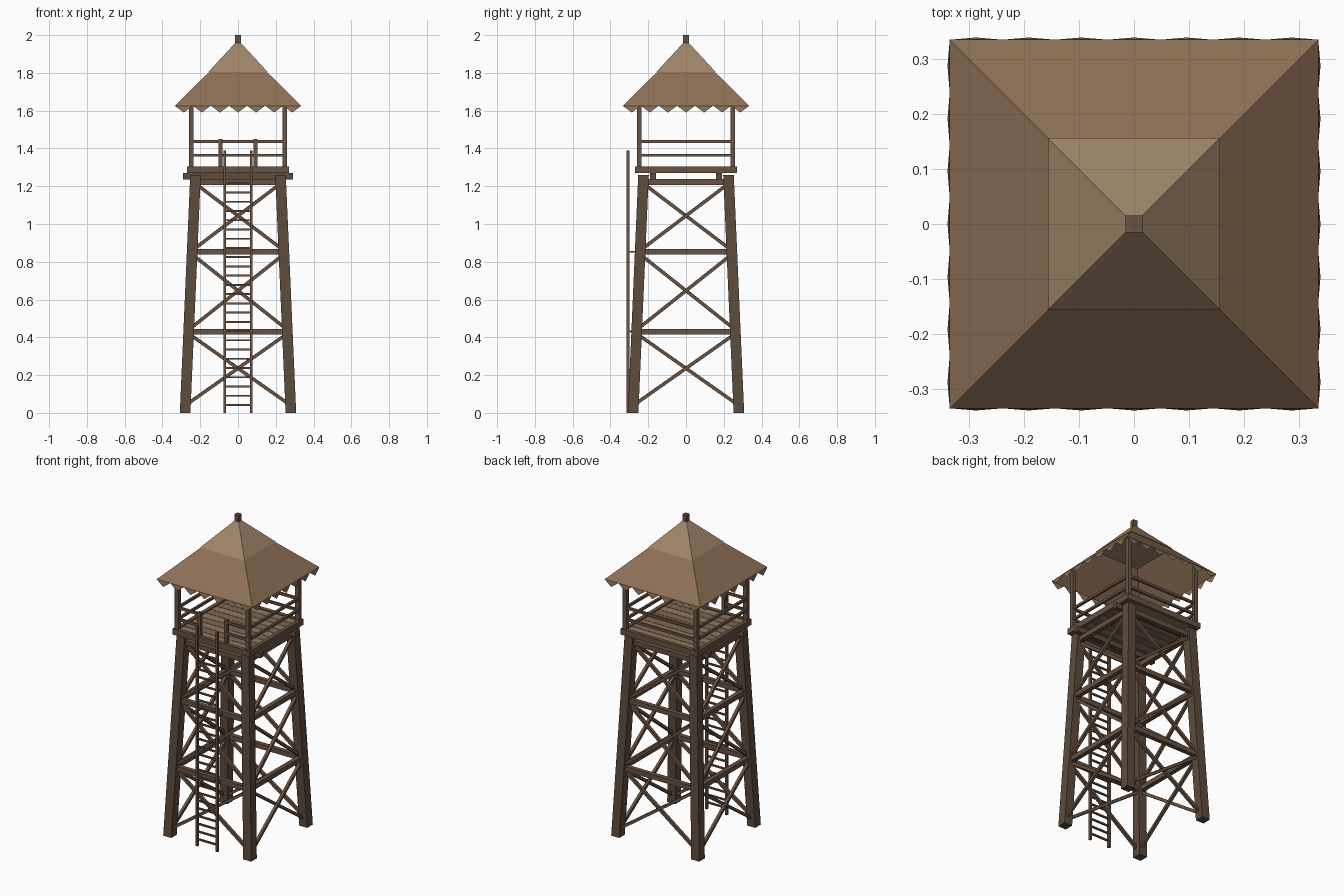
import bpy, bmesh, math
from mathutils import Vector, Matrix

if "Cube" in bpy.data.objects:
    bpy.data.objects.remove(bpy.data.objects["Cube"])


def material(name, color):
    m = bpy.data.materials.new(name)
    m.diffuse_color = (*color, 1)
    m.use_nodes = True
    m.node_tree.nodes["Principled BSDF"].inputs["Base Color"].default_value = m.diffuse_color
    return m


WOOD = material("wood", (0.14, 0.085, 0.053))
LEG = material("dark_wood", (0.11, 0.07, 0.045))
DECK = material("deck_light", (0.28, 0.19, 0.11))
DECK2 = material("deck_dark", (0.21, 0.14, 0.085))
THATCH = material("thatch", (0.27, 0.165, 0.095))
THATCH2 = material("thatch_light", (0.35, 0.235, 0.14))


def finish(name, bm, mat):
    me = bpy.data.meshes.new(name)
    bm.to_mesh(me)
    bm.free()
    me.materials.append(mat)
    ob = bpy.data.objects.new(name, me)
    bpy.context.collection.objects.link(ob)
    return ob


def add_beam(bm, a, b, w, h):
    """Box from a to b, w wide sideways and h high."""
    a, b = Vector(a), Vector(b)
    d = b - a
    rot = d.to_track_quat('X', 'Z').to_matrix().to_4x4()
    mat = Matrix.Translation((a + b) / 2) @ rot @ Matrix.Diagonal((d.length, w, h, 1))
    bmesh.ops.create_cube(bm, size=1, matrix=mat)


def add_box(bm, c, s):
    bmesh.ops.create_cube(bm, size=1, matrix=Matrix.Translation(c) @ Matrix.Diagonal((*s, 1)))


def add_loft(bm, rings, caps):
    """Square rings (cx, cy, half, z) joined by side faces."""
    loops = [[bm.verts.new((cx + sx * h, cy + sy * h, z))
              for sx, sy in ((-1, -1), (1, -1), (1, 1), (-1, 1))] for cx, cy, h, z in rings]
    for lo, hi in zip(loops, loops[1:]):
        for i in range(4):
            j = (i + 1) % 4
            bm.faces.new((lo[i], lo[j], hi[j], hi[i]))
    if caps:
        bm.faces.new(loops[0][::-1])
        bm.faces.new(loops[-1])


def side(k, x, out, z):
    """Point on side k (0 = front), out from the axis."""
    return Matrix.Rotation(k * math.pi / 2, 3, 'Z') @ Vector((x, -out, z))


def leg_at(z):
    return 0.28 - 0.055 * z / 1.26


# Four leaning legs
bm = bmesh.new()
for sx in (-1, 1):
    for sy in (-1, 1):
        add_loft(bm, [(sx * leg_at(z), sy * leg_at(z), 0.028, z) for z in (0, 1.26)], True)
finish("legs", bm, LEG)

# Horizontal girts and cross braces on every side
bm_g, bm_b = bmesh.new(), bmesh.new()
for k in range(4):
    for z in (0.43, 0.853, 1.222):
        r = leg_at(z)
        add_beam(bm_g, side(k, -r, r, z), side(k, r, r, z), 0.028, 0.03)
    for z0, z1 in ((0.04, 0.42), (0.44, 0.84), (0.86, 1.215)):
        r0, r1 = leg_at(z0), leg_at(z1)
        for s in (-1, 1):
            o = 0.006 * s
            add_beam(bm_b, side(k, -s * r0, r0 + o, z0), side(k, s * r1, r1 + o, z1), 0.018, 0.018)
finish("girts", bm_g, WOOD)
finish("cross_braces", bm_b, WOOD)

# Platform joists, edge frame and planks
bm = bmesh.new()
for y in (-0.175, 0.175):
    add_box(bm, (0, y, 1.253), (0.58, 0.032, 0.033))
finish("joists", bm, LEG)

bm = bmesh.new()
for k in range(4):
    add_beam(bm, side(k, -0.27, 0.258, 1.287), side(k, 0.27, 0.258, 1.287), 0.024, 0.036)
finish("platform_frame", bm, WOOD)

n = 9
step = 0.5 / n
for i in range(n):
    bm = bmesh.new()
    add_box(bm, (0, -0.25 + step * (i + 0.5), 1.284), (0.5, step - 0.003, 0.028))
    finish("floor_plank", bm, DECK2 if i % 2 else DECK)

# Corner posts and the short posts by the entrance
bm = bmesh.new()
for sx in (-1, 1):
    for sy in (-1, 1):
        add_box(bm, (sx * 0.248, sy * 0.248, 1.475), (0.025, 0.025, 0.41))
    add_box(bm, (sx * 0.093, -0.248, 1.365), (0.02, 0.02, 0.17))
finish("posts", bm, WOOD)

# Railings, open at the front for the ladder
bm = bmesh.new()
for z in (1.364, 1.436):
    for k in range(4):
        spans = [(-0.248, -0.093), (0.093, 0.248)] if k == 0 else [(-0.248, 0.248)]
        for x0, x1 in spans:
            add_beam(bm, side(k, x0, 0.248, z), side(k, x1, 0.248, z), 0.014, 0.015)
finish("railings", bm, WOOD)

# Ladder with stand-off brackets
bm = bmesh.new()
for s in (-1, 1):
    add_box(bm, (s * 0.07, -0.306, 0.695), (0.014, 0.016, 1.39))
    for z in (0.43, 0.853):
        add_beam(bm, (s * 0.07, -0.306, z), (s * 0.07, -leg_at(z), z), 0.01, 0.01)
for i in range(25):
    add_box(bm, (0, -0.306, 0.042 + 0.0489 * i), (0.14, 0.01, 0.01))
finish("ladder", bm, WOOD)

# Two-tier hollow thatched roof
bm = bmesh.new()
add_loft(bm, [(0, 0, 0.335, 1.625), (0, 0, 0.15, 1.808)], False)
finish("lower_roof", bm, THATCH)
bm = bmesh.new()
add_loft(bm, [(0, 0, 0.156, 1.806), (0, 0, 0.008, 1.966)], True)
finish("upper_roof", bm, THATCH2)

# Ragged fringe under the eaves
bm = bmesh.new()
w = 0.67 / 7
for k in range(4):
    for i in range(7):
        x = -0.335 + i * w
        bm.faces.new([bm.verts.new(side(k, *p)) for p in
                      ((x, 0.335, 1.626), (x + w / 2, 0.339, 1.59), (x + w, 0.335, 1.626))])
finish("eave_fringe", bm, THATCH)

# Finial
bm = bmesh.new()
add_box(bm, (0, 0, 1.97), (0.03, 0.03, 0.06))
finish("finial", bm, WOOD)
